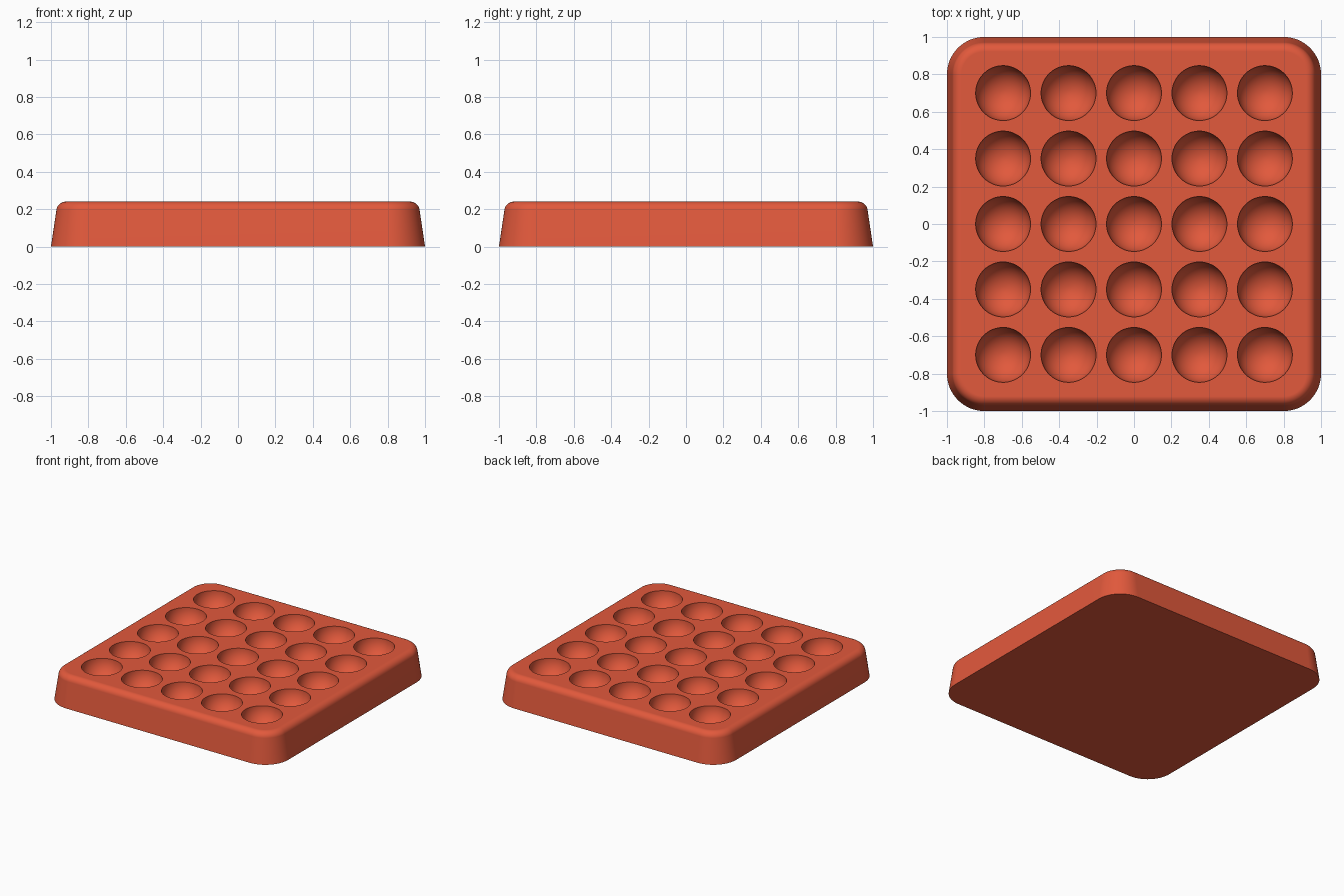
import bpy, bmesh, math
from mathutils import Matrix

cube = bpy.data.objects.get("Cube")
if cube:
    bpy.data.objects.remove(cube, do_unlink=True)

HEIGHT, CORNER = 0.24, 0.2
FILLET, DRAFT = 0.05, math.radians(8.5)
WELL_RADIUS, PITCH, COUNT = 0.147, 0.35, 5

red = bpy.data.materials.new("terracotta_red")
red.use_nodes = True
colour = (0.76, 0.1, 0.045, 1)
red.diffuse_color = colour
red.node_tree.nodes["Principled BSDF"].inputs["Base Color"].default_value = colour


def make_object(name, bm):
    mesh = bpy.data.meshes.new(name)
    bm.to_mesh(mesh)
    bm.free()
    mesh.materials.append(red)
    obj = bpy.data.objects.new(name, mesh)
    bpy.context.collection.objects.link(obj)
    return obj


def rounded_square(bm, half, z, steps=16):
    """Ring of vertices around a square with rounded corners."""
    centre = 1 - CORNER
    ring = []
    for quarter in range(4):
        start = quarter * math.pi / 2
        sx = 1 if quarter in (0, 3) else -1
        sy = 1 if quarter < 2 else -1
        for i in range(steps + 1):
            a = start + i / steps * math.pi / 2
            r = half - centre
            ring.append(bm.verts.new((sx * centre + r * math.cos(a),
                                      sy * centre + r * math.sin(a), z)))
    return ring


# Tray body: drafted sides running into a rounded top edge
bm = bmesh.new()
fillet_z = HEIGHT - FILLET
side_top = fillet_z + FILLET * math.sin(DRAFT)
fillet_x = 1 - side_top * math.tan(DRAFT) - FILLET * math.cos(DRAFT)
profile = [(1, 0)]
for i in range(11):
    a = DRAFT + (math.pi / 2 - DRAFT) * i / 10
    profile.append((fillet_x + FILLET * math.cos(a), fillet_z + FILLET * math.sin(a)))
rings = [rounded_square(bm, half, z) for half, z in profile]
for low, high in zip(rings, rings[1:]):
    for i in range(len(low)):
        j = (i + 1) % len(low)
        bm.faces.new((low[i], low[j], high[j], high[i]))
bm.faces.new(list(reversed(rings[0])))
bm.faces.new(rings[-1])
tray = make_object("tray", bm)

# Grid of round wells
bm = bmesh.new()
for ix in range(COUNT):
    for iy in range(COUNT):
        x, y = ((i - (COUNT - 1) / 2) * PITCH for i in (ix, iy))
        bmesh.ops.create_uvsphere(bm, u_segments=48, v_segments=25, radius=WELL_RADIUS,
                                  matrix=Matrix.Translation((x, y, HEIGHT)))
wells = make_object("well_cutter", bm)
wells.hide_render = True

cut = tray.modifiers.new("wells", "BOOLEAN")
cut.operation = "DIFFERENCE"
cut.solver = "EXACT"
cut.object = wells
bpy.ops.object.select_all(action="DESELECT")
bpy.context.view_layer.objects.active = tray
tray.select_set(True)
bpy.ops.object.modifier_apply(modifier="wells")
bpy.data.objects.remove(wells, do_unlink=True)

# Smooth curves, crisp rims, flat top
bpy.ops.object.shade_smooth_by_angle(angle=math.radians(35))
weighted = tray.modifiers.new("flat_top", "WEIGHTED_NORMAL")
weighted.keep_sharp = True
